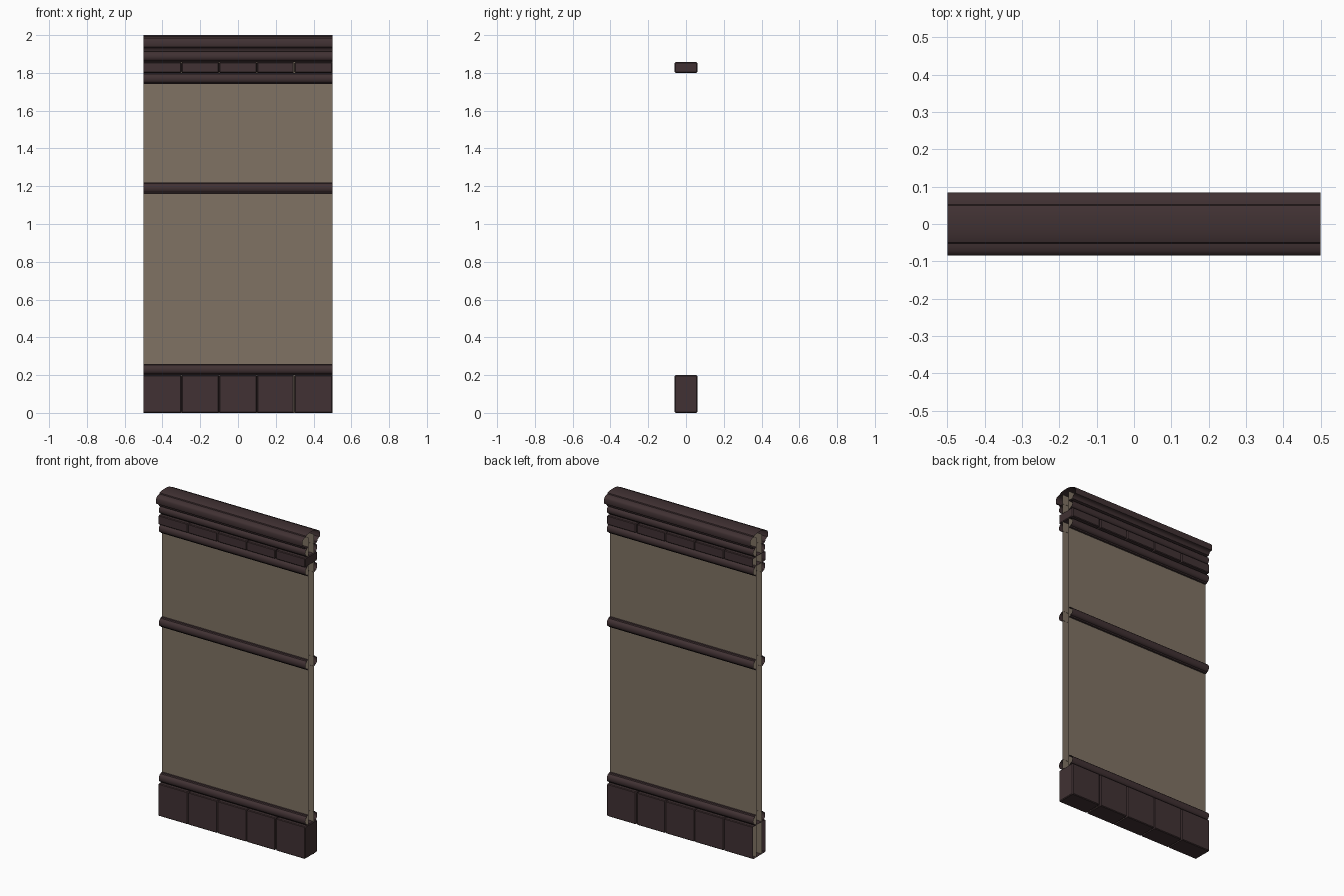
import bpy, bmesh, math

if "Cube" in bpy.data.objects:
    bpy.data.objects.remove(bpy.data.objects["Cube"])

def material(name, rgb):
    m = bpy.data.materials.new(name)
    m.diffuse_color = (*rgb, 1)
    m.use_nodes = True
    m.node_tree.nodes["Principled BSDF"].inputs["Base Color"].default_value = m.diffuse_color
    return m

DARK = material("dark_wood", (0.052, 0.031, 0.033))
TAN = material("tan_plaster", (0.215, 0.171, 0.127))
L, R = -0.5, 0.5

def finish(bm, name, mat, smooth=True):
    bmesh.ops.remove_doubles(bm, verts=bm.verts, dist=1e-5)
    me = bpy.data.meshes.new(name)
    bm.to_mesh(me)
    bm.free()
    me.materials.append(mat)
    ob = bpy.data.objects.new(name, me)
    bpy.context.collection.objects.link(ob)
    if smooth:
        bpy.ops.object.select_all(action='DESELECT')
        bpy.context.view_layer.objects.active = ob
        ob.select_set(True)
        bpy.ops.object.shade_smooth_by_angle(angle=math.radians(35))
    return ob

def strip(name, profile, mat):
    """Run a (depth, height) profile along x, on front and back, with open ends."""
    bm = bmesh.new()
    for side in (-1, 1):
        rows = [[bm.verts.new((x, side * d, z)) for x in (L, R)] for d, z in profile]
        for a, b in zip(rows, rows[1:]):
            f = [a[0], a[1], b[1], b[0]]
            bm.faces.new(f if side < 0 else f[::-1])
    return finish(bm, name, mat)

def rail(name, z0, h=0.06):
    """Half-round rail with a small fillet above and below."""
    prof = [(0.025, z0), (0.038, z0), (0.041, z0 + 0.006)]
    for i in range(9):
        a = math.radians(-80 + 20 * i)
        prof.append((0.041 + 0.017 * math.cos(a), z0 + h / 2 + (h / 2 - 0.006) * math.sin(a)))
    prof += [(0.041, z0 + h - 0.006), (0.038, z0 + h), (0.025, z0 + h)]
    return strip(name, prof, DARK)

def block_run(name, z0, z1, stations, cap_left, cap_right, b=0.004):
    """Box run along x; stations are (x, inset), insets make grooves."""
    bm = bmesh.new()
    rings = []
    for x, i in stations:
        y, lo, hi = 0.06 - i, z0 + i, z1 - i
        pts = [(-y, lo + b), (-y, hi - b), (-y + b, hi), (y - b, hi),
               (y, hi - b), (y, lo + b), (y - b, lo), (-y + b, lo)]
        rings.append([bm.verts.new((x, p, q)) for p, q in pts])
    for a, c in zip(rings, rings[1:]):
        for k in range(8):
            n = (k + 1) % 8
            bm.faces.new((a[k], c[k], c[n], a[n]))
    if cap_left:
        bm.faces.new(rings[0])
    if cap_right:
        bm.faces.new(rings[-1][::-1])
    return finish(bm, name, DARK, False)

# plaster wall: front and back sheets
strip("wall_panel", [(0.026, 0.0), (0.026, 1.975)], TAN)

# rails
rail("base_rail", 0.20)
rail("middle_rail", 1.16)
rail("lower_frieze_rail", 1.74)
rail("upper_frieze_rail", 1.857, 0.058)

# rows of blocks: a grooved run of four and a separate closed end block
g = 0.005
run = [(L, 0)]
for x in (-0.3, -0.1, 0.1):
    run += [(x - g, 0), (x, 0.007), (x + g, 0)]
run += [(0.3 - 2 * g, 0), (0.3 - g, 0.004)]
end = [(0.3, 0.004), (0.3 + g, 0), (R - g, 0), (R, 0.004)]
for label, z0, z1 in (("base", 0.0, 0.20), ("frieze", 1.80, 1.857)):
    block_run(label + "_blocks", z0, z1, run, False, True)
    block_run(label + "_end_block", z0, z1, end, True, True)

# top cap moulding
strip("top_cap", [(0.026, 1.912), (0.058, 1.914), (0.060, 1.922), (0.064, 1.930),
                  (0.072, 1.935), (0.083, 1.937), (0.085, 1.942), (0.085, 1.968),
                  (0.081, 1.976), (0.072, 1.982), (0.060, 1.985), (0.052, 1.986),
                  (0.050, 1.992), (0.040, 1.996), (0.020, 1.999), (0.0, 2.0)], DARK)
